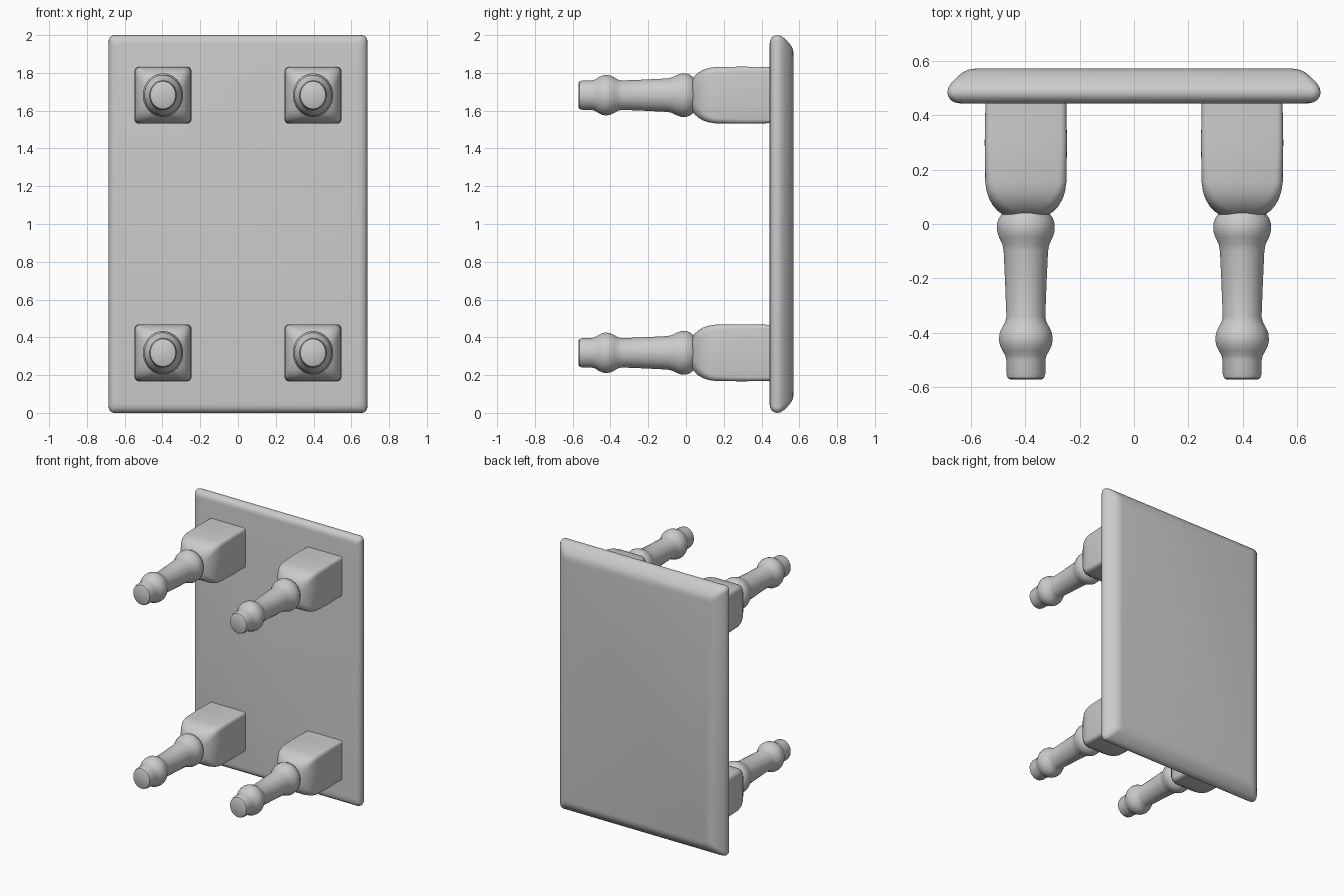
import bpy, bmesh, math

if "Cube" in bpy.data.objects:
    bpy.data.objects.remove(bpy.data.objects["Cube"])

grey = bpy.data.materials.new("plain grey")
grey.diffuse_color = (0.6, 0.6, 0.6, 1)
grey.use_nodes = True
grey.node_tree.nodes["Principled BSDF"].inputs["Base Color"].default_value = grey.diffuse_color


def ring(bm, cx, cz, y, hx, hz, r, n):
    """Rounded rectangle (or ellipse) in the xz plane, n points per corner."""
    verts = []
    for q, (sx, sz) in enumerate([(1, 1), (-1, 1), (-1, -1), (1, -1)]):
        for i in range(n):
            a = math.pi / 2 * (q + (i + (0.5 if r is None else 0)) / (n if r is None else n - 1))
            rx, rz = (hx, hz) if r is None else (r, r)
            verts.append(bm.verts.new((cx + sx * (hx - rx) + rx * math.cos(a), y,
                                       cz + sz * (hz - rz) + rz * math.sin(a))))
    return verts


def loft(name, cx, cz, rows, n, angle):
    """Skin a row of (y, half x, half z, corner radius) sections, ends capped."""
    bm = bmesh.new()
    rings = [ring(bm, cx, cz, *row, n) for row in rows]
    for a, b in zip(rings, rings[1:]):
        for i in range(len(a)):
            j = (i + 1) % len(a)
            bm.faces.new((a[i], a[j], b[j], b[i]))
    bm.faces.new(rings[0])
    bm.faces.new(rings[-1])
    bmesh.ops.recalc_face_normals(bm, faces=bm.faces)
    mesh = bpy.data.meshes.new(name)
    bm.to_mesh(mesh)
    bm.free()
    mesh.materials.append(grey)
    obj = bpy.data.objects.new(name, mesh)
    bpy.context.collection.objects.link(obj)
    bpy.ops.object.select_all(action='DESELECT')
    obj.select_set(True)
    bpy.context.view_layer.objects.active = obj
    bpy.ops.object.shade_smooth_by_angle(angle=math.radians(angle))


# Table top: rounded rim, sloping in towards the outer face (y, inset)
rim = [(0.443, 0.045), (0.446, 0.027), (0.455, 0.012), (0.47, 0.002), (0.485, 0),
       (0.502, 0.004), (0.52, 0.016), (0.54, 0.036), (0.556, 0.056), (0.566, 0.076), (0.57, 0.1)]
loft("table_top", 0, 1, [(y, 0.685 - d, 1 - d, 0.03) for y, d in rim], 6, 40)

# Square leg block with a rounded shoulder (y, half width, corner radius)
block = [(0.035, 0.085, 0.06), (0.047, 0.102, 0.06), (0.065, 0.119, 0.05), (0.09, 0.134, 0.042),
         (0.12, 0.144, 0.034), (0.155, 0.149, 0.028), (0.30, 0.151, 0.024), (0.46, 0.148, 0.02)]

# Turned leg, from the foot to the shoulder (y, radius)
turned = [(-0.57, 0.064), (-0.565, 0.073), (-0.55, 0.078), (-0.50, 0.078), (-0.482, 0.083),
          (-0.465, 0.094), (-0.445, 0.104), (-0.425, 0.108), (-0.40, 0.105), (-0.38, 0.095),
          (-0.36, 0.083), (-0.34, 0.078), (-0.22, 0.083), (-0.10, 0.089), (-0.075, 0.094),
          (-0.05, 0.107), (-0.025, 0.116), (0.0, 0.116), (0.02, 0.109), (0.036, 0.097),
          (0.05, 0.088), (0.07, 0.085)]

for side, cx in (("left", -0.397), ("right", 0.397)):
    for level, cz in (("lower", 0.318), ("upper", 1.682)):
        loft(f"leg_block_{level}_{side}", cx, cz, [(y, h, h, r) for y, h, r in block], 5, 40)
        loft(f"turned_leg_{level}_{side}", cx, cz,
             [(y, r * 0.92, r, None) for y, r in turned], 7, 40)
